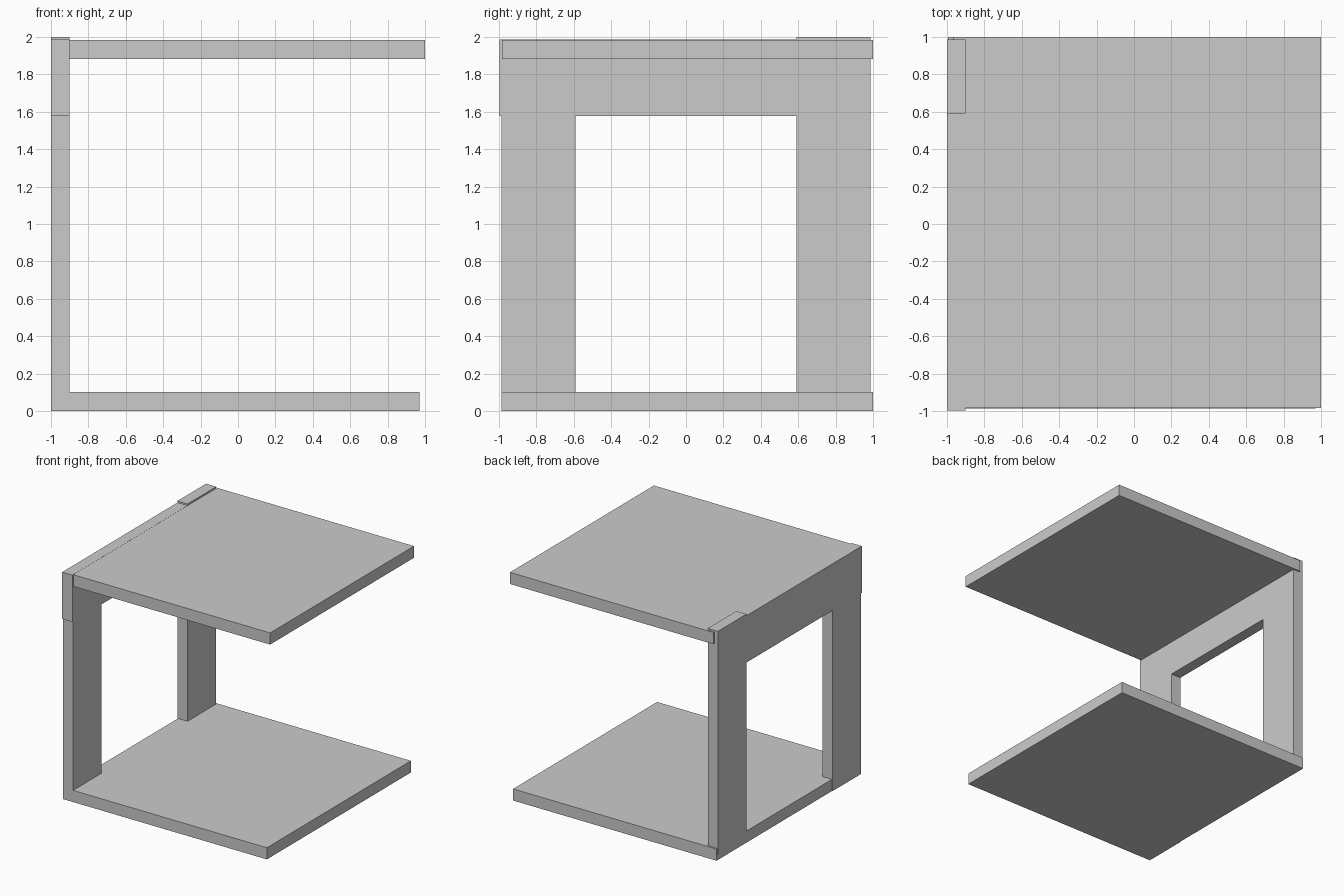
import bpy

if "Cube" in bpy.data.objects:
    bpy.data.objects.remove(bpy.data.objects["Cube"])


def box(name, x, y, z):
    """Axis-aligned board given its (min, max) range on each axis."""
    bpy.ops.mesh.primitive_cube_add(size=1, location=[sum(r) / 2 for r in (x, y, z)])
    ob = bpy.context.object
    ob.name = name
    ob.scale = [r[1] - r[0] for r in (x, y, z)]
    bpy.ops.object.transform_apply(location=False, rotation=False, scale=True)
    return ob


SIDE = (-1.0, -0.902)   # thickness range of the upright frame

# Horizontal boards
box("table_top", (-0.965, 1.0), (-0.985, 1.0), (1.883, 1.985))
box("base_board", (-0.995, 0.97), (-0.987, 1.0), (0.0, 0.102))

# Upright frame: two posts joined by a deep rail
box("front_post", SIDE, (-0.987, -0.592), (0.0, 1.95))
box("back_post", SIDE, (0.592, 0.987), (0.05, 2.0))
box("side_rail", SIDE, (-0.998, 0.977), (1.577, 1.986))
